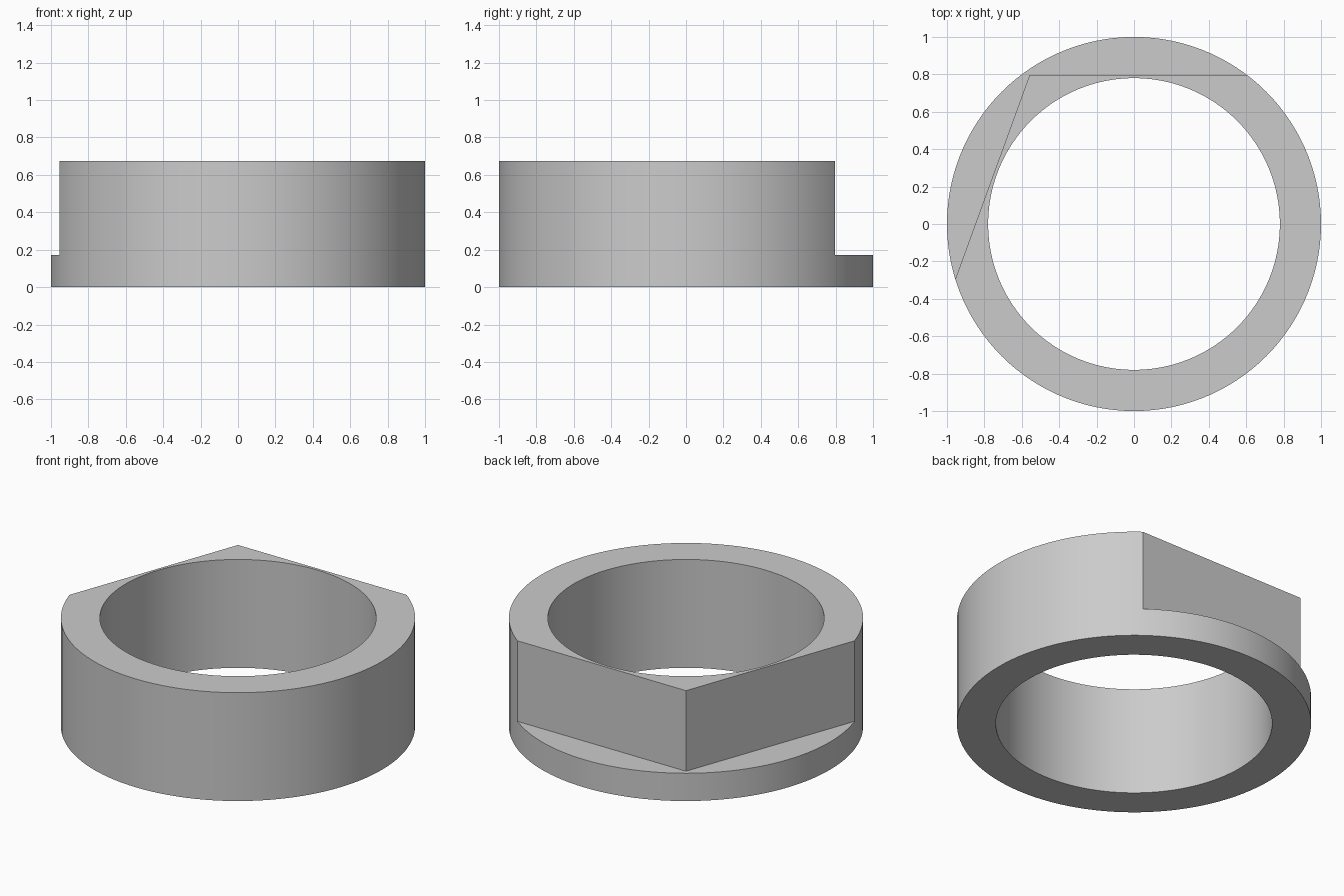
import bpy
import bmesh
import math

cube = bpy.data.objects.get("Cube")
if cube:
    bpy.data.objects.remove(cube, do_unlink=True)

OUTER, BORE = 1.0, 0.78
STEP_Z, TOP_Z = 0.173, 0.675
FLAT_DIST = 0.797
FLAT_DIRS = [math.radians(90), math.radians(160)]
SEGMENTS = 120

# Plain grey metal
grey = bpy.data.materials.new("plain_grey")
grey.use_nodes = True
colour = (0.6, 0.6, 0.6, 1)
grey.diffuse_color = colour
grey.node_tree.nodes["Principled BSDF"].inputs["Base Color"].default_value = colour


def cut_radius(angle):
    """Outer radius of the upper part, limited by the two flats."""
    radius = OUTER
    for direction in FLAT_DIRS:
        c = math.cos(angle - direction)
        if c > 0:
            radius = min(radius, FLAT_DIST / c)
    return radius


# Even steps round the ring, plus the corners where the flats start, meet and end
half = math.acos(FLAT_DIST / OUTER)
angles = [math.tau * i / SEGMENTS for i in range(SEGMENTS)]
corners = [FLAT_DIRS[0] - half, sum(FLAT_DIRS) / 2, FLAT_DIRS[1] + half]
angles = [a for a in angles if all(abs(a - c) > 0.008 for c in corners)]
angles = sorted(angles + corners)

# Sweep the stepped cross-section round the axis
bm = bmesh.new()
sections = []
for a in angles:
    r = cut_radius(a)
    profile = [(BORE, 0), (OUTER, 0), (OUTER, STEP_Z),
               (r, STEP_Z), (r, TOP_Z), (BORE, TOP_Z)]
    sections.append([bm.verts.new((p * math.cos(a), p * math.sin(a), z))
                     for p, z in profile])
for i, here in enumerate(sections):
    after = sections[(i + 1) % len(sections)]
    for j in range(len(here)):
        k = (j + 1) % len(here)
        bm.faces.new((here[j], after[j], after[k], here[k]))

# Close the step where the wall is uncut
bmesh.ops.remove_doubles(bm, verts=bm.verts[:], dist=0.00001)
bmesh.ops.recalc_face_normals(bm, faces=bm.faces[:])

mesh = bpy.data.meshes.new("flatted_ring")
bm.to_mesh(mesh)
bm.free()
mesh.materials.append(grey)
ring = bpy.data.objects.new("flatted_ring", mesh)
bpy.context.collection.objects.link(ring)

bpy.ops.object.select_all(action="DESELECT")
ring.select_set(True)
bpy.context.view_layer.objects.active = ring
bpy.ops.object.shade_smooth_by_angle(angle=math.radians(25))
